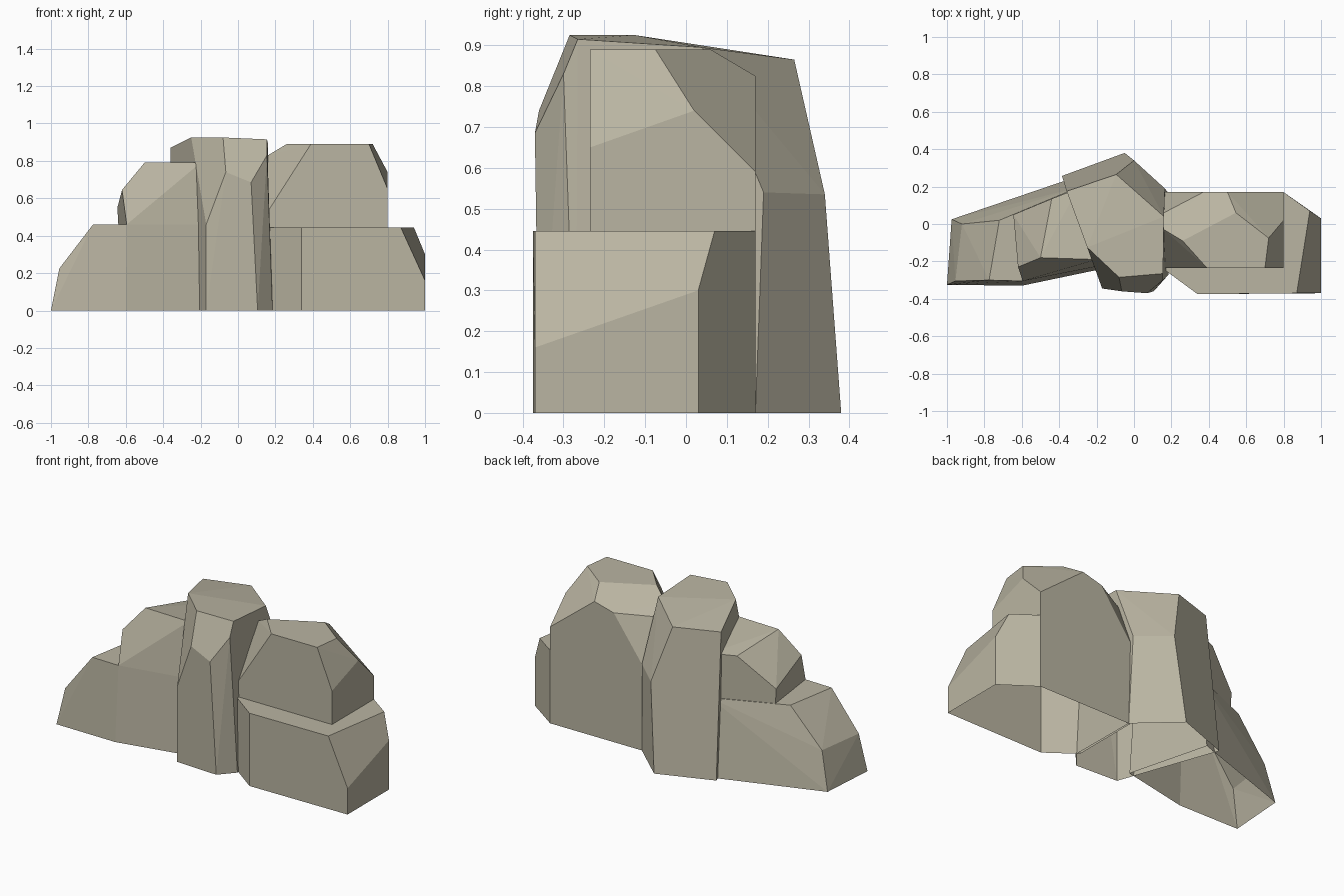
import bpy
import bmesh
import math

default_cube = bpy.data.objects.get("Cube")
if default_cube:
    bpy.data.objects.remove(default_cube, do_unlink=True)

# One flat stone colour
stone = bpy.data.materials.new("tan_grey_stone")
stone.use_nodes = True
colour = (0.49, 0.46, 0.36, 1)
stone.diffuse_color = colour
shader = next(n for n in stone.node_tree.nodes if n.type == "BSDF_PRINCIPLED")
shader.inputs["Base Color"].default_value = colour
shader.inputs["Roughness"].default_value = 0.9


def prism(outline, base, top):
    """Corners of an upright block with the given plan outline."""
    return [(x, y, z) for z in (base, top) for x, y in outline]


def boulder(name, corners):
    """Faceted convex rock with flat faces and an open underside."""
    bm = bmesh.new()
    for corner in corners:
        bm.verts.new(corner)
    hull = bmesh.ops.convex_hull(bm, input=bm.verts[:])
    loose = {v for v in hull["geom_interior"] + hull["geom_unused"]
             if isinstance(v, bmesh.types.BMVert)}
    bmesh.ops.delete(bm, geom=list(loose), context="VERTS")
    bmesh.ops.dissolve_limit(bm, angle_limit=math.radians(2),
                             verts=bm.verts[:], edges=bm.edges[:])
    bmesh.ops.recalc_face_normals(bm, faces=bm.faces[:])
    floor = min(v.co.z for v in bm.verts)
    underside = [f for f in bm.faces
                 if all(v.co.z < floor + 0.001 for v in f.verts)]
    bmesh.ops.delete(bm, geom=underside, context="FACES")
    mesh = bpy.data.meshes.new(name)
    bm.to_mesh(mesh)
    bm.free()
    mesh.materials.append(stone)
    rock = bpy.data.objects.new(name, mesh)
    bpy.context.collection.objects.link(rock)
    return rock


# Low ledge on the left: upright block with a sloped outer corner
ledge = prism([(.8, .17), (.17, .17), (.17, -.25), (.34, -.375)], 0, .445)
ledge += [(1, -.37, 0), (1, .03, 0), (1, -.37, .16), (1, .03, .3),
          (.87, -.37, .445), (.94, .07, .445)]
boulder("left_lower_rock", ledge)

# Chamfered block resting on the left ledge
boulder("left_upper_rock", [
    # base
    (.16, -.235, .445), (.8, -.235, .445), (.8, .17, .445), (.16, .17, .445),
    # shoulders
    (.16, -.235, .53), (.8, -.235, .65), (.8, .02, .74), (.8, .17, .59),
    (.5, .17, .825), (.37, .17, .79), (.16, .17, .5),
    (.16, .06, .78), (.16, -.03, .83),
    # crown
    (.39, -.235, .89), (.7, -.235, .89), (.72, -.075, .89),
    (.545, .06, .89), (.26, -.09, .89),
])

# Tall central pillar
boulder("centre_rock", [
    # base
    (-.17, -.345, 0), (.105, -.36, 0), (.185, -.27, 0),
    (.18, .17, 0), (-.05, .38, 0), (-.385, .257, 0),
    # shoulders
    (-.17, -.345, .46), (-.065, -.36, .74), (.07, -.37, .685),
    (.155, -.3, .83), (.165, .19, .54), (0, .34, .535),
    # crown
    (-.25, -.125, .925), (-.08, -.285, .925), (.155, -.265, .915),
    (.16, .04, .895), (-.095, .265, .865), (-.36, .175, .87),
])

# Low sloping rock on the right, running into the pillar
boulder("right_lower_rock", [
    # base
    (-1, -.325, 0), (-.6, -.33, 0), (-.17, -.24, 0),
    (-.3, .255, 0), (-.975, .025, 0),
    # shoulders
    (-.955, -.305, .225), (-.92, 0, .23),
    # top
    (-.775, -.3, .46), (-.595, -.305, .46), (-.19, -.225, .46),
    (-.3, .195, .46), (-.72, .02, .46),
])

# Sloping cap on the right rock
boulder("right_upper_rock", [
    # base
    (-.595, -.305, .46), (-.19, -.225, .46), (-.3, .19, .46), (-.64, .05, .46),
    # shoulders
    (-.62, -.23, .645), (-.645, .05, .55),
    # crown
    (-.5, -.18, .79), (-.2, -.19, .79), (-.3, .19, .73), (-.44, .135, .73),
])
